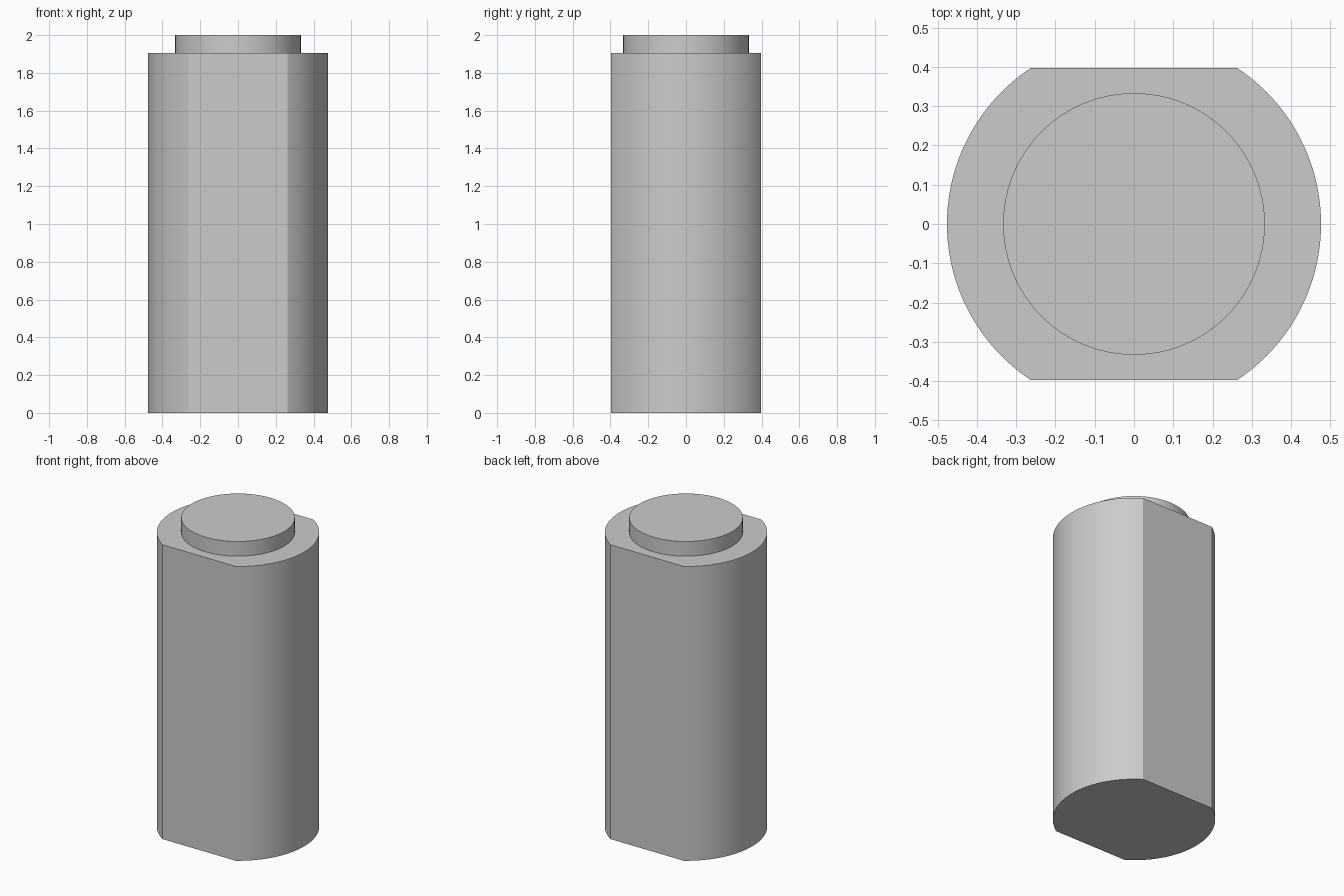
import bpy
import math

cube = bpy.data.objects.get("Cube")
if cube:
    bpy.data.objects.remove(cube, do_unlink=True)

RADIUS, FLAT_Y, SHOULDER, TOP = 0.476, 0.397, 1.905, 2.0
BOSS_RADIUS = 0.333
STEPS = 48

grey = bpy.data.materials.new("light grey")
grey.use_nodes = True
colour = (0.6, 0.6, 0.6, 1)
grey.diffuse_color = colour
grey.node_tree.nodes["Principled BSDF"].inputs["Base Color"].default_value = colour


def arc(radius, start, end, steps):
    """Points along an arc, both ends included."""
    angles = [start + (end - start) * i / steps for i in range(steps + 1)]
    return [(radius * math.cos(a), radius * math.sin(a)) for a in angles]


def prism(name, outline, low, high):
    """Extrude a closed outline between two heights."""
    n = len(outline)
    verts = [(x, y, z) for z in (low, high) for x, y in outline]
    faces = [(i, (i + 1) % n, n + (i + 1) % n, n + i) for i in range(n)]
    faces += [tuple(reversed(range(n))), tuple(range(n, 2 * n))]
    mesh = bpy.data.meshes.new(name)
    mesh.from_pydata(verts, [], faces)
    mesh.materials.append(grey)
    obj = bpy.data.objects.new(name, mesh)
    bpy.context.collection.objects.link(obj)
    bpy.ops.object.select_all(action="DESELECT")
    obj.select_set(True)
    bpy.context.view_layer.objects.active = obj
    bpy.ops.object.shade_smooth_by_angle(angle=math.radians(25))
    return obj


# Round body with a flat on the front and the back
half = math.asin(FLAT_Y / RADIUS)
body_outline = (arc(RADIUS, -half, half, STEPS)
                + arc(RADIUS, math.pi - half, math.pi + half, STEPS))
prism("body", body_outline, 0, SHOULDER)

# Round boss on the top
prism("top_boss", arc(BOSS_RADIUS, 0, math.tau, 2 * STEPS)[:-1], SHOULDER, TOP)
